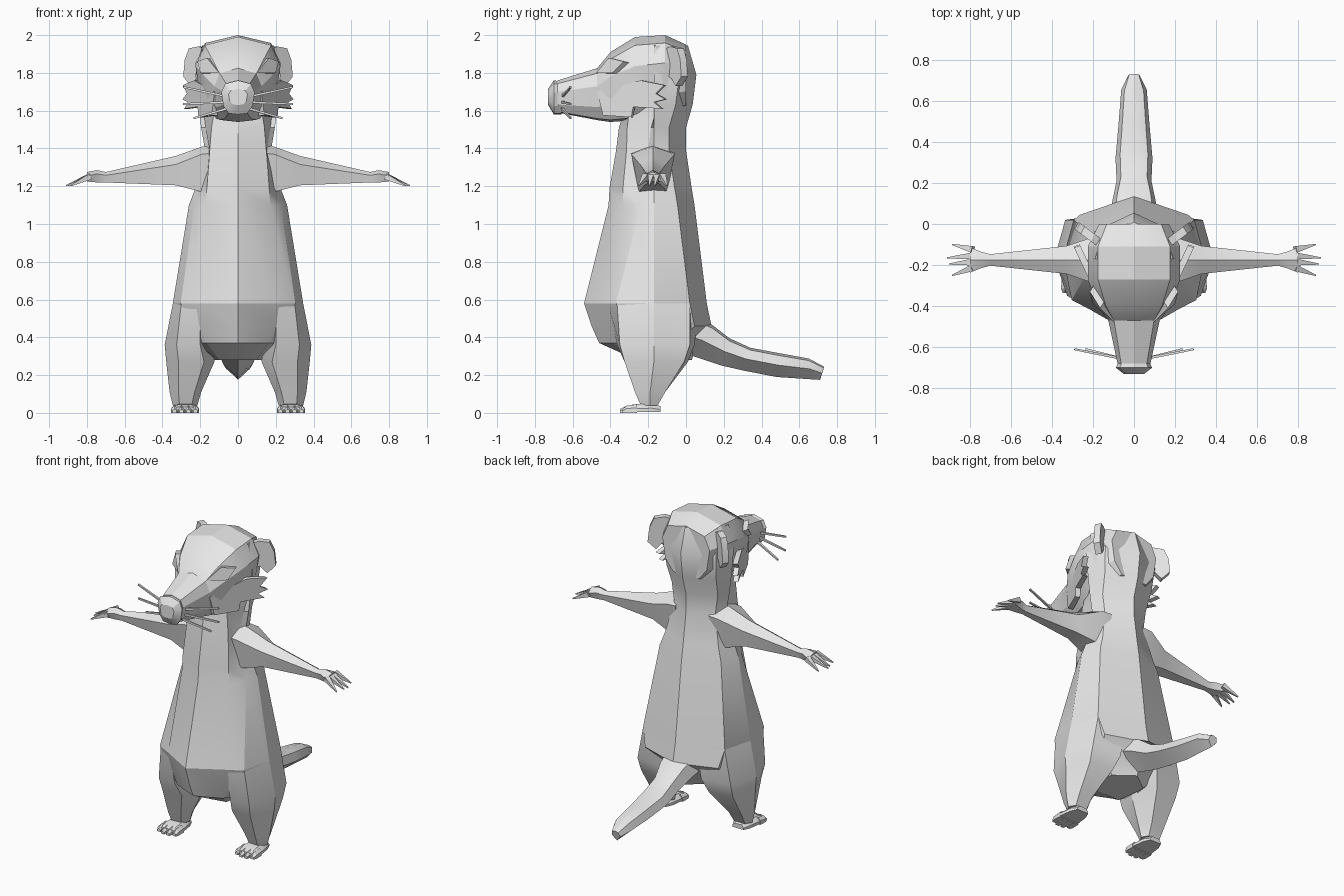
import bpy, bmesh, math
from mathutils import Vector

fur = bpy.data.materials.new("grey_fur")
fur.diffuse_color = (0.8, 0.8, 0.8, 1)


def finish(name, bm, mirror):
    bmesh.ops.recalc_face_normals(bm, faces=bm.faces)
    me = bpy.data.meshes.new(name)
    bm.to_mesh(me)
    bm.free()
    me.materials.append(fur)
    me.shade_smooth()
    me.set_sharp_from_angle(angle=math.radians(25))
    ob = bpy.data.objects.new(name, me)
    bpy.context.collection.objects.link(ob)
    if mirror:
        ob.modifiers.new("Mirror", "MIRROR").use_mirror_merge = False
    return ob


def loft(name, rings, mirror=False):
    """Skin a list of equal-length point rings and cap both ends."""
    bm = bmesh.new()
    vs = [[bm.verts.new(p) for p in r] for r in rings]
    n = len(vs[0])
    for a, b in zip(vs, vs[1:]):
        for i in range(n):
            j = (i + 1) % n
            bm.faces.new((a[i], a[j], b[j], b[i]))
    bm.faces.new(vs[0])
    bm.faces.new(vs[-1])
    return finish(name, bm, mirror)


def sym(half):
    """Close a half ring (first and last points on x = 0) with its mirror image."""
    return half + [(-x, y, z) for x, y, z in reversed(half[1:-1])]


def plate(name, pts, offset):
    off = Vector(offset)
    loft(name, [pts, [Vector(p) + off for p in pts]], True)


def spike(name, a, b, r0, r1, sides=4):
    a, b = Vector(a), Vector(b)
    q = (b - a).to_track_quat('Z', 'Y')

    def circle(c, r):
        return [c + q @ Vector((r * math.cos(t), r * math.sin(t), 0))
                for t in (math.tau * (i + .5) / sides for i in range(sides))]
    loft(name, [circle(a, r0), circle(b, r1)], True)


# Torso, neck and back of the skull: z, front y, back y, half width, front corner x
torso = [(1.945, -.25, .01, .19, .10), (1.79, -.32, .055, .225, .12), (1.63, -.32, .035, .21, .12),
         (1.51, -.355, 0, .195, .14), (1.39, -.37, 0, .175, .15), (1.19, -.405, .03, .225, .165),
         (1.10, -.41, .045, .26, .17), (.58, -.54, .11, .345, .21),
         (.46, -.50, .135, .31, .20), (.37, -.46, .06, .26, .165), (.28, -.26, .03, .14, .10)]
loft("torso", [sym([(0, f, z), (c, f + 1.1 * c - .11, z), (.88 * w, f + .17, z),
                    (w, -.17, z), (.85 * w, b - .09, z), (0, b, z)])
               for z, f, b, w, c in torso])

# Head and muzzle: y, top z, bottom z, half width
head = [(0, 1.95, 1.62, .17), (-.11, 2.0, 1.58, .225), (-.27, 1.99, 1.55, .225),
        (-.40, 1.91, 1.54, .175), (-.47, 1.825, 1.55, .125), (-.68, 1.76, 1.59, .08)]


def head_ring(y, t, b, w):
    h = t - b
    return sym([(0, y, t), (.78 * w, y, t - .1 * h), (w, y, t - .35 * h),
                (.88 * w, y, b + .25 * h), (.55 * w, y, b + .03 * h), (0, y, b)])


loft("head", [head_ring(*r) for r in head])
loft("nose", [head_ring(*r) for r in [(-.66, 1.755, 1.58, .07), (-.70, 1.76, 1.58, .088),
                                      (-.73, 1.715, 1.63, .05)]])

# Ears, cheek fur and brows
plate("ear", [(x, -.115 + .75 * (x - .17), z) for x, z in
              [(.16, 1.92), (.21, 1.94), (.26, 1.93), (.282, 1.87), (.29, 1.78),
               (.25, 1.73), (.22, 1.77), (.16, 1.80)]], (-.02, .035, 0))
plate("cheek_fur", [(.125 + .47 * (y + .47), y, z) for y, z in
                    [(-.47, 1.70), (-.24, 1.76), (-.115, 1.735), (-.16, 1.69), (-.11, 1.66),
                     (-.17, 1.645), (-.13, 1.61), (-.28, 1.62), (-.29, 1.565), (-.44, 1.575)]],
      (-.03, .01, 0))
plate("brow", [(.10, -.475, 1.80), (.165, -.41, 1.88), (.215, -.33, 1.86), (.20, -.39, 1.80)],
      (-.03, .05, -.01))

# Whiskers
for i, (z0, z1, x1) in enumerate([(1.675, 1.725, .29), (1.645, 1.635, .29), (1.61, 1.56, .235)]):
    spike(f"whisker_{i + 1}", (.06, -.655, z0), (x1, -.61, z1), .009, .007)

# Arms: x, half depth, top z, ridge z, bottom z
arm = [(.12, .115, 1.42, 1.375, 1.15), (.19, .115, 1.41, 1.37, 1.17),
       (.33, .068, 1.36, 1.315, 1.205), (.70, .028, 1.275, 1.258, 1.22),
       (.745, .04, 1.285, 1.265, 1.22), (.80, .062, 1.275, 1.255, 1.225)]
loft("arm", [[(x, -.175, t), (x, -.175 - d, m), (x, -.175 - .65 * d, b),
              (x, -.175 + .65 * d, b), (x, -.175 + d, m)] for x, d, t, m, b in arm], True)

# Fingers
for i, (y0, x1, y1) in enumerate([(-.213, .885, -.25), (-.185, .90, -.195),
                                  (-.155, .91, -.165), (-.125, .885, -.10)]):
    spike(f"finger_{i + 1}", (.785, y0, 1.252), (x1, y1, 1.203), .023, .004)

# Legs, blending out of the hips: z, then inner, front, front side, side, back side, back inner
leg = [(.58, [(.10, -.20), (.20, -.415), (.30, -.365), (.345, -.17), (.293, .02), (.12, .07)]),
       (.36, [(.13, -.17), (.20, -.365), (.325, -.35), (.388, -.17), (.335, .02), (.14, .045)]),
       (.27, [(.125, -.17), (.18, -.32), (.315, -.325), (.38, -.17), (.33, -.01), (.17, .01)]),
       (.11, [(.195, -.19), (.23, -.26), (.315, -.27), (.362, -.19), (.325, -.11), (.23, -.11)]),
       (.04, [(.215, -.19), (.245, -.235), (.31, -.24), (.345, -.19), (.32, -.15), (.24, -.15)])]
loft("leg", [[(x, y, z) for x, y in pts] for z, pts in leg], True)

# Feet: y, half width, height
foot = [(-.135, .04, .035), (-.18, .06, .05), (-.28, .073, .045), (-.325, .065, .03)]
loft("foot", [[(.28 - w, y, .006), (.28 - w, y, .5 * h), (.28 - .6 * w, y, h),
               (.28 + .6 * w, y, h), (.28 + w, y, .5 * h), (.28 + w, y, .006)]
              for y, w, h in foot], True)
for i in range(4):
    x, y = .225 + .037 * i, -.335 - (.015 if i in (1, 2) else 0)
    loft(f"toe_{i + 1}", [[(x - w, yy, 0), (x - w, yy, h * .6), (x, yy, h), (x + w, yy, h * .6),
                           (x + w, yy, 0)]
                          for yy, w, h in [(-.26, .017, .045), (-.315, .019, .038), (y, .011, .02)]],
         True)

# Tail: top y, top z, bottom y, bottom z, half width
tail = [(.02, .52, -.03, .31, .13), (.14, .465, .04, .30, .11), (.23, .395, .19, .25, .085),
        (.34, .345, .30, .225, .09), (.50, .315, .48, .19, .075), (.65, .288, .66, .178, .062),
        (.73, .245, .71, .175, .03)]
loft("tail", [sym([(0, ty, tz), (.75 * w, ty, tz - .1 * (tz - bz)),
                   (w, .5 * (ty + by), .5 * (tz + bz)), (0, by, bz)])
              for ty, tz, by, bz, w in tail])
